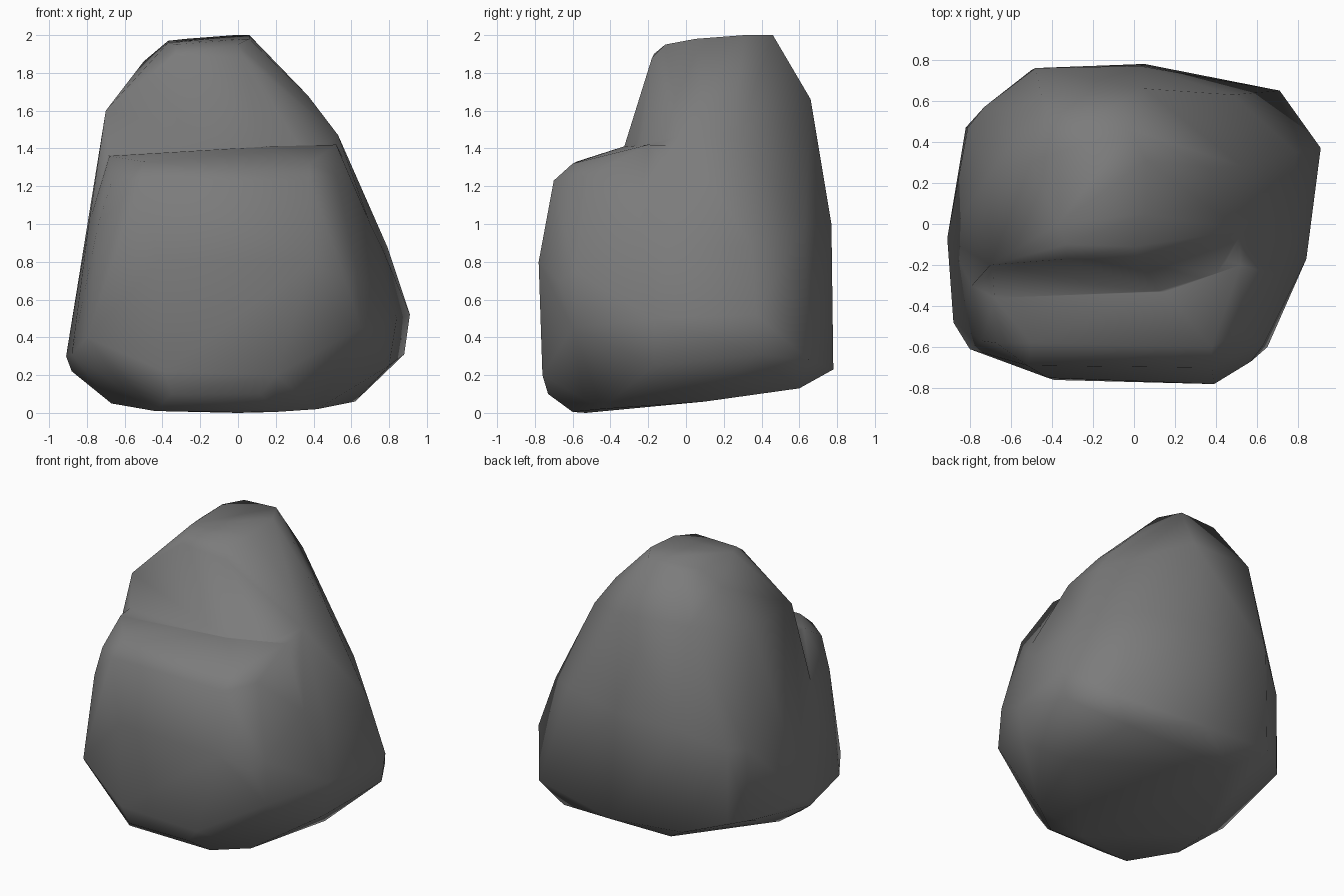
import bpy, bmesh, math

if "Cube" in bpy.data.objects:
    bpy.data.objects.remove(bpy.data.objects["Cube"])

# Underside and widest belt, shared by both masses
base = [(-.44, -.6, .01), (.2, -.6, .005), (0, -.53, 0), (.42, -.45, .02), (.62, .1, .06),
        (.55, .6, .13), (-.3, .6, .13), (-.67, -.1, .07), (-.67, -.35, .05), (-.88, -.15, .22)]
belt = [(-.91, -.07, .3), (-.88, -.48, .31), (-.8, -.61, .4), (-.82, .47, .33), (-.73, .57, .33),
        (-.5, .75, .27), (.05, .78, .23), (.71, .65, .28), (.88, .37, .31),
        (.91, .37, .52), (.84, -.17, .5), (.8, -.17, .25), (.65, -.6, .45)]
# Flanks and back, where the two masses lie flush
flank = [(-.79, -.3, 1.0), (-.79, .15, 1.0), (-.81, .47, .85), (-.73, .57, .85),
         (.70, -.25, 1.0), (.76, -.1, .88), (.79, .35, .88),
         (-.48, .76, 1.0), (.03, .77, 1.0), (.48, .63, 1.0)]
# Front face and the ledge it ends in
front = [(-.42, -.75, .8), (.39, -.78, .8), (.57, -.67, .7), (.63, -.59, .75), (-.39, -.76, .22),
         (.2, -.76, .2), (-.35, -.73, .1), (.12, -.73, .1), (-.74, -.57, 1.0)]
ledge = [(-.69, -.2, 1.37), (-.68, -.36, 1.36), (.52, -.2, 1.42), (.15, -.33, 1.41),
         (-.5, -.58, 1.33), (.38, -.6, 1.32), (-.67, -.58, 1.22), (.52, -.52, 1.26),
         (-.52, -.69, 1.23), (.38, -.7, 1.23), (.5, .2, 1.4), (-.68, .2, 1.36)]
# Crown and shoulders of the tall rear mass
crown = [(-.33, -.1, 1.95), (0, -.11, 1.95), (.06, .05, 1.98), (.06, .31, 2.0),
         (-.02, .46, 2.0), (-.28, .47, 1.98), (-.37, .35, 1.97), (-.37, 0, 1.96),
         (-.33, -.17, 1.9), (.03, -.18, 1.88)]
shoulder = [(-.7, -.2, 1.6), (-.7, .25, 1.6), (-.5, .3, 1.86), (-.73, -.22, 1.38),
            (-.45, .62, 1.68), (.05, .66, 1.66), (.37, .08, 1.68), (.37, .27, 1.68),
            (.53, -.03, 1.47), (.53, .28, 1.46), (-.15, -.25, 1.36), (.12, -.33, 1.4),
            (.4, -.24, 1.42)]


def hull(name, points):
    bm = bmesh.new()
    for p in points:
        bm.verts.new(p)
    bmesh.ops.convex_hull(bm, input=bm.verts[:])
    loose = [v for v in bm.verts if not v.link_faces]
    bmesh.ops.delete(bm, geom=loose, context='VERTS')
    bmesh.ops.recalc_face_normals(bm, faces=bm.faces[:])
    me = bpy.data.meshes.new(name)
    bm.to_mesh(me)
    bm.free()
    ob = bpy.data.objects.new(name, me)
    bpy.context.collection.objects.link(ob)
    return ob


rear_low = [p for p in base + belt + flank if p[1] > -.4]
rock = hull("boulder", crown + shoulder + rear_low)
shelf = hull("front_shelf", base + belt + flank + front + ledge)

# Fuse the shelf into the boulder
bpy.context.view_layer.objects.active = rock
rock.select_set(True)
mod = rock.modifiers.new("fuse", 'BOOLEAN')
mod.operation = 'UNION'
mod.solver = 'EXACT'
mod.object = shelf
bpy.ops.object.modifier_apply(modifier=mod.name)
bpy.data.objects.remove(shelf, do_unlink=True)

# Clean slivers, then shade softly
bm = bmesh.new()
bm.from_mesh(rock.data)
bmesh.ops.remove_doubles(bm, verts=bm.verts[:], dist=.025)
bmesh.ops.recalc_face_normals(bm, faces=bm.faces[:])
bm.to_mesh(rock.data)
bm.free()
bpy.ops.object.shade_smooth_by_angle(angle=math.radians(80))

# Dark stone
mat = bpy.data.materials.new("stone")
mat.diffuse_color = (.2, .2, .2, 1)
mat.use_nodes = True
mat.node_tree.nodes["Principled BSDF"].inputs["Base Color"].default_value = mat.diffuse_color
rock.data.materials.clear()
rock.data.materials.append(mat)
